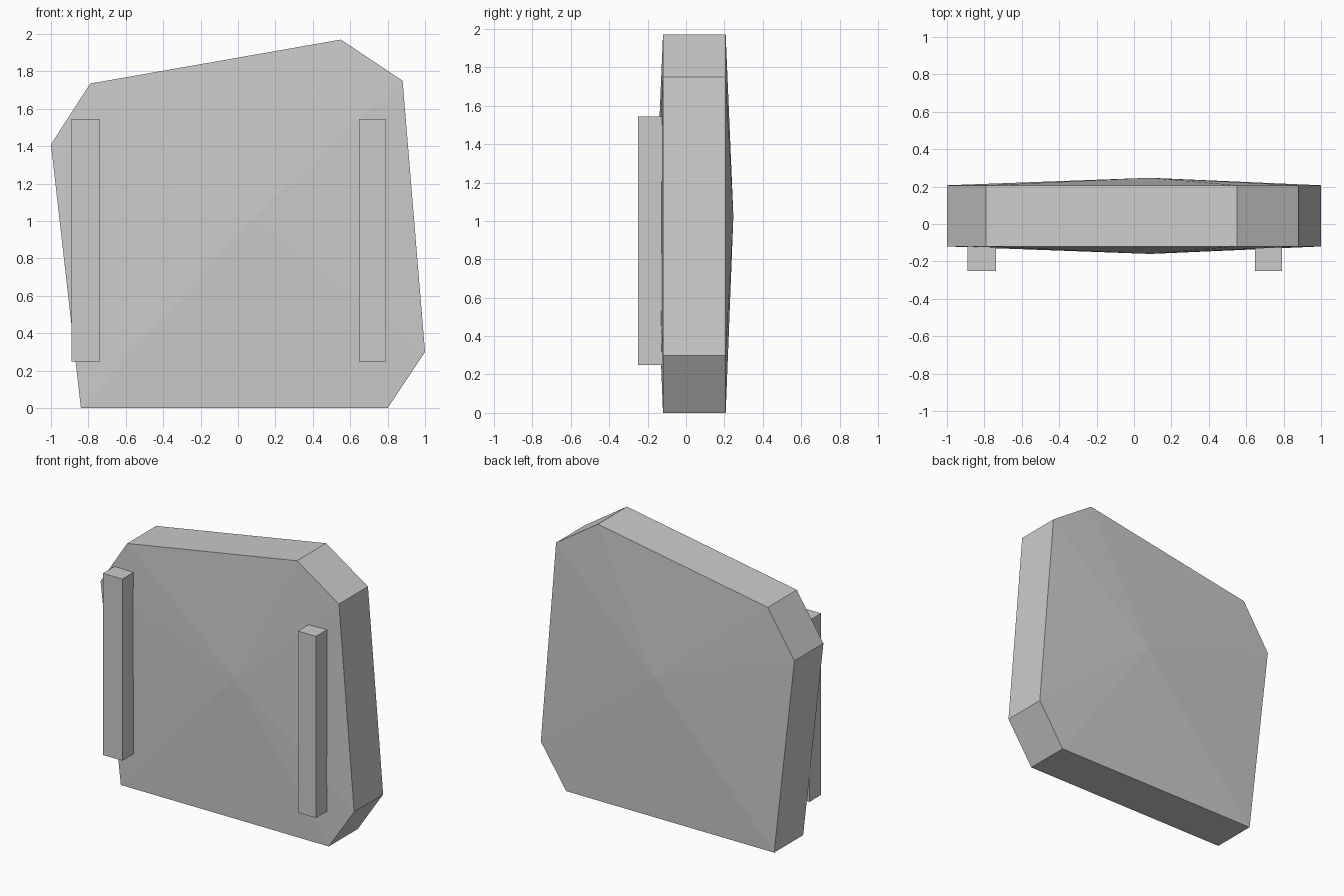
import bpy, bmesh
from mathutils import Vector

if "Cube" in bpy.data.objects:
    bpy.data.objects.remove(bpy.data.objects["Cube"])

FRONT, BACK, BULGE = -0.12, 0.207, 0.04


def finish(name, bm):
    bmesh.ops.recalc_face_normals(bm, faces=bm.faces)
    mesh = bpy.data.meshes.new(name)
    bm.to_mesh(mesh)
    bm.free()
    obj = bpy.data.objects.new(name, mesh)
    bpy.context.collection.objects.link(obj)
    return obj


# Slab: lopsided outline, both faces swelling to a shallow central point
outline = [(-0.84, 0), (0.80, 0), (1.0, 0.30), (0.88, 1.75),
           (0.55, 1.97), (-0.79, 1.735), (-1.0, 1.41)]
bm = bmesh.new()
rims = [[bm.verts.new((x, y, z)) for x, z in outline] for y in (FRONT, BACK)]
n = len(outline)
for i in range(n):
    j = (i + 1) % n
    bm.faces.new((rims[0][i], rims[0][j], rims[1][j], rims[1][i]))
for rim, bulge in zip(rims, (-BULGE, BULGE)):
    centre = sum((v.co for v in rim), Vector()) / n
    tip = bm.verts.new(centre + Vector((0, bulge, 0)))
    for i in range(n):
        bm.faces.new((rim[i], rim[(i + 1) % n], tip))
finish("slab", bm)


# Upright rails on the front face
def rail(name, x0, x1, y0=-0.25, y1=-0.12, z0=0.25, z1=1.545):
    bm = bmesh.new()
    bmesh.ops.create_cube(bm, size=1)
    bmesh.ops.scale(bm, vec=(x1 - x0, y1 - y0, z1 - z0), verts=bm.verts)
    bmesh.ops.translate(bm, vec=((x0 + x1) / 2, (y0 + y1) / 2, (z0 + z1) / 2),
                        verts=bm.verts)
    finish(name, bm)


rail("left_rail", -0.89, -0.737)
rail("right_rail", 0.648, 0.79)
